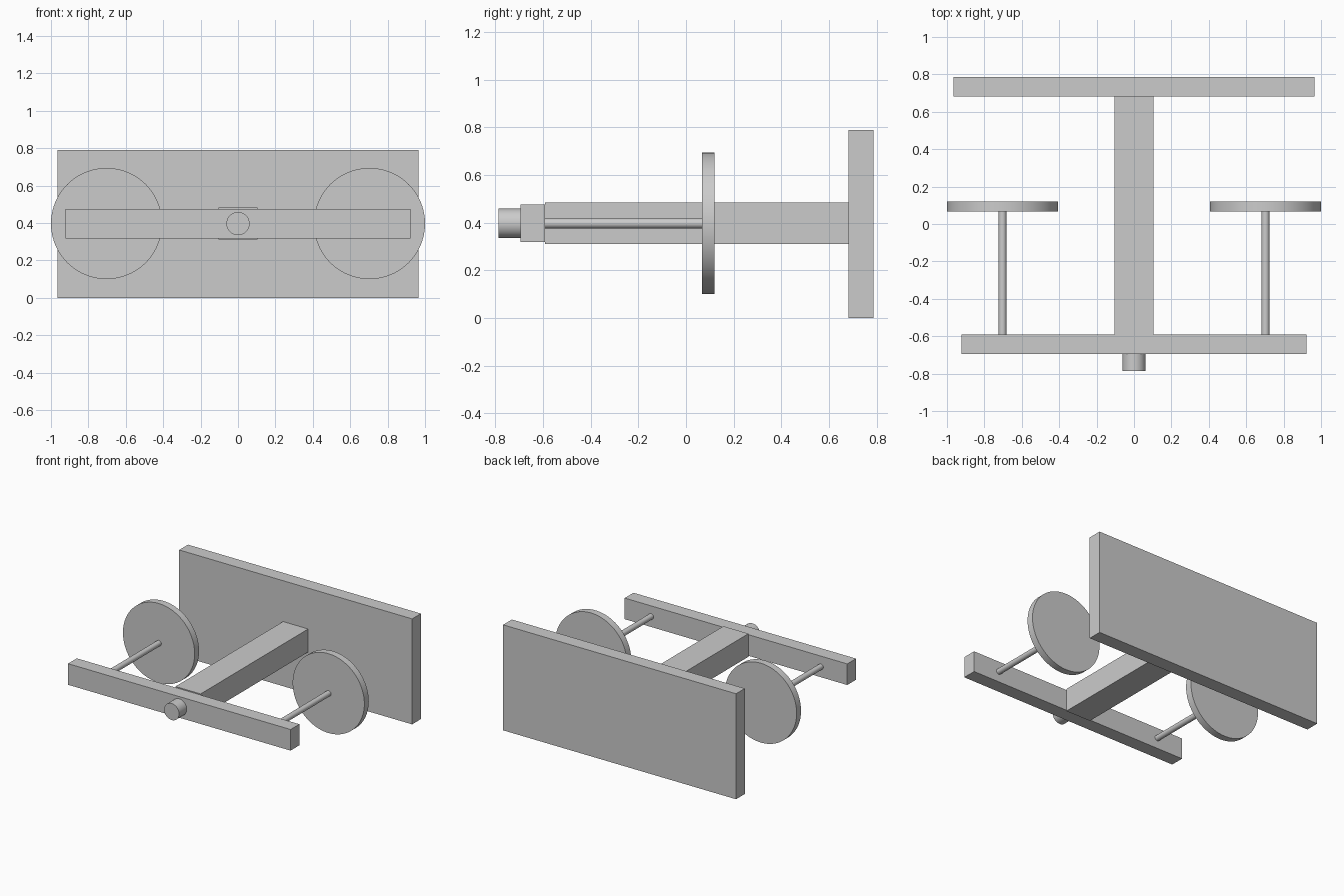
import bpy
import math

if "Cube" in bpy.data.objects:
    bpy.data.objects.remove(bpy.data.objects["Cube"])

AXLE_Z = 0.397  # shared height of beam, bar, rods and discs


def box(name, x, y, z):
    """Box spanning the given (min, max) ranges."""
    spans = (x, y, z)
    bpy.ops.mesh.primitive_cube_add(size=1, location=[(a + b) / 2 for a, b in spans])
    ob = bpy.context.object
    ob.name = name
    ob.scale = [b - a for a, b in spans]
    bpy.ops.object.transform_apply(location=False, rotation=False, scale=True)
    return ob


def cylinder_y(name, x, y, radius, sides=64):
    """Cylinder along y, spanning the (min, max) range."""
    bpy.ops.mesh.primitive_cylinder_add(
        vertices=sides, radius=radius, depth=y[1] - y[0],
        location=(x, (y[0] + y[1]) / 2, AXLE_Z), rotation=(math.pi / 2, 0, 0))
    ob = bpy.context.object
    ob.name = name
    bpy.ops.object.shade_smooth_by_angle(angle=math.radians(30))
    return ob


# Large upright panel at the back
box("back_panel", (-0.965, 0.965), (0.682, 0.786), (0, 0.79))

# Central beam joining panel and crossbar
box("centre_beam", (-0.104, 0.104), (-0.591, 0.682), (0.311, 0.484))

# Front crossbar with a round stub
box("front_crossbar", (-0.922, 0.922), (-0.695, -0.591), (0.318, 0.476))
cylinder_y("front_stub", 0, (-0.786, -0.695), 0.062)

# Discs carried on thin rods, one pair per side
for side, sx in (("left", -1), ("right", 1)):
    cylinder_y(f"{side}_rod", sx * 0.703, (-0.591, 0.067), 0.021, 32)
    cylinder_y(f"{side}_disc", sx * 0.703, (0.067, 0.119), 0.297, 96)
